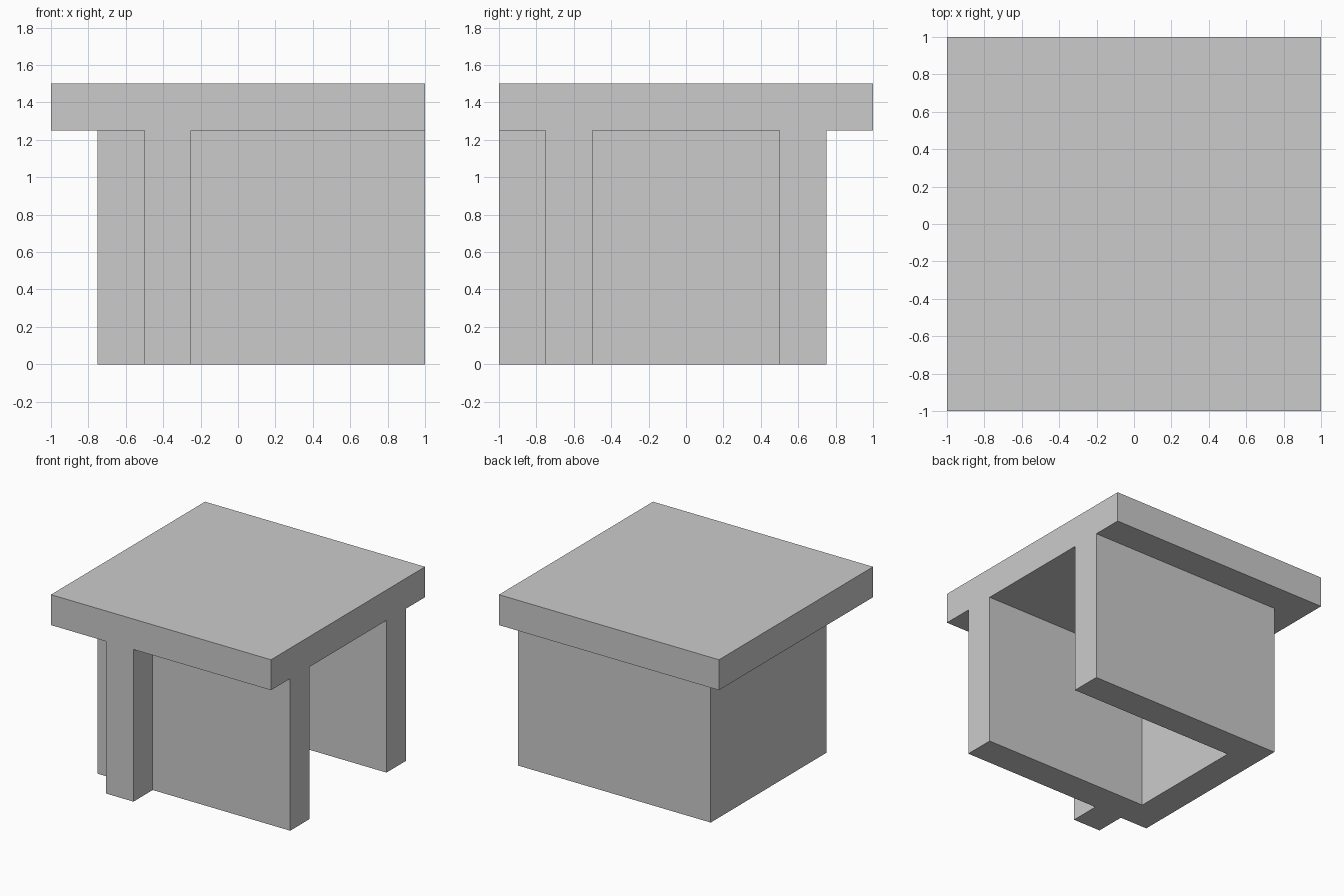
import bpy

cube = bpy.data.objects.get("Cube")
if cube:
    bpy.data.objects.remove(cube, do_unlink=True)

# Single plain grey
grey = bpy.data.materials.new("plain_grey")
grey.use_nodes = True
colour = (0.6, 0.6, 0.6, 1)
grey.diffuse_color = colour
grey.node_tree.nodes["Principled BSDF"].inputs["Base Color"].default_value = colour


def box(name, x, y, z):
    """Flat-sided block spanning the given (low, high) ranges."""
    spans = (x, y, z)
    bpy.ops.mesh.primitive_cube_add(size=1, location=[(a + b) / 2 for a, b in spans])
    ob = bpy.context.object
    ob.name = name
    for v in ob.data.vertices:
        v.co = [c * (b - a) for c, (a, b) in zip(v.co, spans)]
    ob.data.materials.append(grey)
    return ob


TOP, UNDER, EDGE = 1.5, 1.25, 1.0
OUT, IN = 0.75, 0.5
wall = (0, UNDER)

# Square slab on top
box("top_slab", (-EDGE, EDGE), (-EDGE, EDGE), (UNDER, TOP))

# U-shaped support, open towards +x
box("front_wall", (-IN, EDGE), (-OUT, -IN), wall)
box("back_wall", (-IN, EDGE), (IN, OUT), wall)
box("end_wall", (-OUT, -IN), (-OUT, OUT), wall)

# Short fin reaching the slab's front edge
box("front_fin", (-IN, -0.25), (-EDGE, -OUT), wall)
